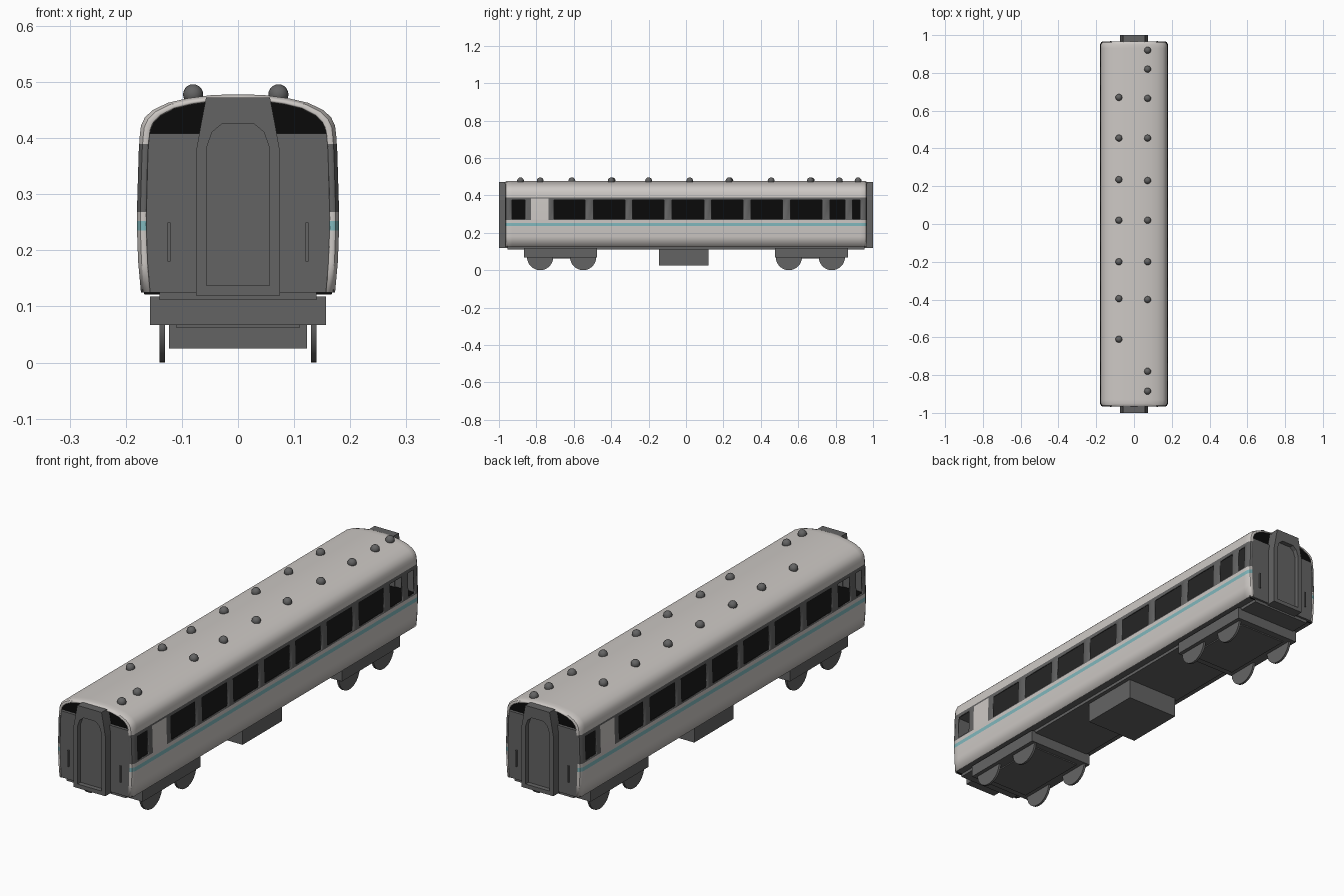
import bpy, bmesh, math

if "Cube" in bpy.data.objects:
    bpy.data.objects.remove(bpy.data.objects["Cube"])


def material(name, rgb):
    m = bpy.data.materials.new(name)
    m.diffuse_color = (*rgb, 1)
    m.use_nodes = True
    m.node_tree.nodes["Principled BSDF"].inputs["Base Color"].default_value = m.diffuse_color
    return m


CREAM = material("cream_paint", (0.61, 0.58, 0.555))
GREY = material("dark_grey", (0.127, 0.127, 0.127))
TEAL = material("teal_stripe", (0.22, 0.48, 0.51))
BLACK = material("black_interior", (0.003, 0.003, 0.003))


def finish(name, bm, *mats):
    me = bpy.data.meshes.new(name)
    bm.to_mesh(me)
    bm.free()
    ob = bpy.data.objects.new(name, me)
    bpy.context.collection.objects.link(ob)
    for m in mats:
        me.materials.append(m)
    return ob


def smooth(ob, angle=30):
    bpy.ops.object.select_all(action='DESELECT')
    ob.select_set(True)
    bpy.context.view_layer.objects.active = ob
    bpy.ops.object.shade_smooth_by_angle(angle=math.radians(angle))


def box(name, x0, x1, y0, y1, z0, z1, mat=GREY):
    bm = bmesh.new()
    bmesh.ops.create_cube(bm, size=1)
    for v in bm.verts:
        v.co = ((x0 + x1) / 2 + v.co.x * (x1 - x0),
                (y0 + y1) / 2 + v.co.y * (y1 - y0),
                (z0 + z1) / 2 + v.co.z * (z1 - z0))
    return finish(name, bm, mat)


# Body shell: half cross-section (x, z) swept along y, windows left open
HALF = [(.173, .125), (.178, .18), (.18, .235), (.18, .252), (.18, .268), (.18, .274),
        (.177, .375), (.1765, .382), (.176, .39), (.175, .405), (.173, .422), (.166, .437),
        (.152, .45), (.125, .463), (.09, .471), (.045, .477), (0, .478)]
PROFILE = HALF + [(-x, z) for x, z in HALF[-2::-1]]
WINDOWS = [(-.93, -.86), (-.705, -.54), (-.495, -.325), (-.285, -.117), (-.075, .095),
           (.135, .305), (.347, .517), (.56, .727), (.77, .85), (.89, .93)]
DOOR = (-.83, -.735)
cuts = {round(s * e, 3) for w in WINDOWS + [DOOR] for e in w for s in (1, -1)}
ENDS = [(.967, .015), (.962, .006), (.95, 0)]
stations = sorted([(y, 0) for y in cuts] + [(s * y, i) for y, i in ENDS for s in (1, -1)])

bm = bmesh.new()
rows = []
for y, inset in stations:
    k = 1 - inset / .177
    rows.append([bm.verts.new((x * k, y, z - (inset * .5 if z > .4 else 0))) for x, z in PROFILE])
for a, b in zip(rows, rows[1:]):
    for i in range(len(PROFILE) - 1):
        z = (PROFILE[i][1] + PROFILE[i + 1][1]) / 2
        side = 1 if PROFILE[i][0] > 0 else -1
        t = side * (a[i].co.y + b[i].co.y) / 2      # the two sides match by half turn
        if .274 < z < .375 and any(p < t < q for p, q in WINDOWS):
            continue
        f = bm.faces.new((a[i], b[i], b[i + 1], a[i + 1]))
        in_door = DOOR[0] < t < DOOR[1] and z < .382
        if .268 < z < .39 and not in_door:
            f.material_index = 1
        elif .235 < z < .252:
            f.material_index = 2
body = finish("body_shell", bm, CREAM, GREY, TEAL)
smooth(body)
sol = body.modifiers.new("thickness", 'SOLIDIFY')
sol.thickness = .005
sol.offset = -1

# Interior seen through the windows
box("interior_floor", -.175, .175, -.95, .95, .262, .268, BLACK)
box("interior_partition", -.003, .003, -.95, .95, .266, .384, BLACK)
bm = bmesh.new()
bm.faces.new([bm.verts.new(p) for p in
              ((-.172, -.95, .384), (.172, -.95, .384), (.172, .95, .384), (-.172, .95, .384))])
finish("interior_ceiling", bm, GREY)

# Underframe
box("underframe", -.171, .171, -.958, .958, .125, .13)
box("floor_beam", -.14, .14, -.955, .955, .112, .126)
box("equipment_box", -.123, .123, -.145, .12, .025, .115)

# Gangway half outlines (x, z), bottom to top
OUTER = [(.075, .12), (.075, .375), (.066, .425), (.057, .472)]
INNER = [(.056, .137), (.056, .383), (.046, .411), (.028, .426)]


def gangway(name, s):
    bm = bmesh.new()
    loops = []
    for outline, y in ((OUTER, .945), (OUTER, 1.0), (INNER, 1.0), (INNER, .98)):
        pts = outline + [(-x, z) for x, z in reversed(outline)]
        loops.append([bm.verts.new((x, s * y, z)) for x, z in pts])
    for a, b in zip(loops, loops[1:]):
        for i in range(8):
            j = (i + 1) % 8
            bm.faces.new((a[i], a[j], b[j], b[i]))
    bm.faces.new(loops[0])
    bm.faces.new(loops[-1])
    bmesh.ops.recalc_face_normals(bm, faces=bm.faces)
    finish(name, bm, GREY)


# Car ends
for s, label in ((-1, "front"), (1, "back")):
    gangway(label + "_gangway", s)
    lo, hi = sorted((s * .95, s * .964))
    box(label + "_end_panel", -.163, .163, lo, hi, .125, .408)
    bm = bmesh.new()
    pts = [bm.verts.new((x * .965, s * .952, z - .004)) for x, z in PROFILE]
    f = bm.faces.new(pts)
    f.normal_update()
    if f.normal.y * s < 0:
        f.normal_flip()
    finish(label + "_end_bulkhead", bm, BLACK)
    for sx in (-1, 1):
        lo, hi = sorted((s * .96, s * .969))
        box(label + "_grab_rail", sx * .123 - .003, sx * .123 + .003, lo, hi, .18, .25)

    # Bogie with four wheels
    lo, hi = sorted((s * .475, s * .866))
    box(label + "_bogie_frame", -.157, .157, lo, hi, .067, .118)
    box(label + "_bogie_base", -.11, .11, lo + .03, hi - .03, .062, .068)
    for y in (.55, .78):
        for sx in (-1, 1):
            bpy.ops.mesh.primitive_cylinder_add(vertices=32, radius=.07, depth=.01,
                                                location=(sx * .135, s * y, .07),
                                                rotation=(0, math.pi / 2, 0))
            wheel = bpy.context.object
            wheel.name = label + "_wheel"
            wheel.data.materials.append(GREY)
            smooth(wheel)

# Roof vents
RIGHT = [.92, .82, .665, .455, .23, .02, -.2, -.4, -.78, -.885]
LEFT = [.67, .455, .235, .02, -.2, -.395, -.61]
for x, ys in ((.072, RIGHT), (-.08, LEFT)):
    for y in ys:
        bpy.ops.mesh.primitive_uv_sphere_add(segments=16, ring_count=10, radius=.018,
                                             location=(x, y, .478))
        vent = bpy.context.object
        vent.name = "roof_vent"
        vent.data.materials.append(GREY)
        smooth(vent, 60)
